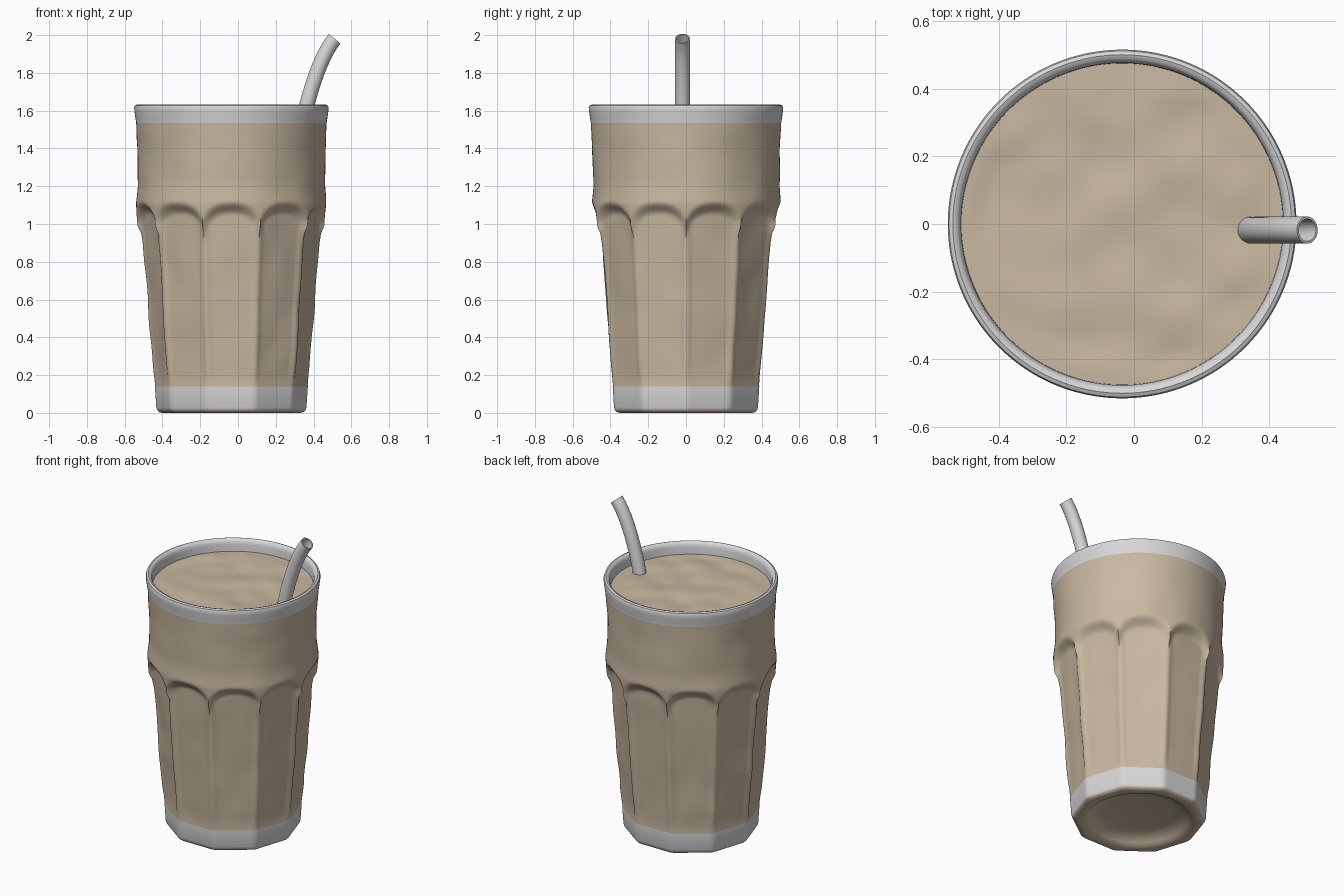
import bpy, bmesh, math
from mathutils import Vector, noise

if "Cube" in bpy.data.objects:
    bpy.data.objects.remove(bpy.data.objects["Cube"])

CX, SIDES, SEG = -0.035, 10, 200


def material(name, rgb):
    m = bpy.data.materials.new(name)
    m.diffuse_color = (*rgb, 1)
    m.use_nodes = True
    m.node_tree.nodes["Principled BSDF"].inputs["Base Color"].default_value = m.diffuse_color
    return m


TAN = material("milky tan", (0.58, 0.48, 0.35))
GRAY = material("pale gray", (0.68, 0.68, 0.68))


def finish(name, bm, mats, angle=40):
    bmesh.ops.recalc_face_normals(bm, faces=bm.faces)
    me = bpy.data.meshes.new(name)
    bm.to_mesh(me)
    bm.free()
    for m in mats:
        me.materials.append(m)
    ob = bpy.data.objects.new(name, me)
    bpy.context.collection.objects.link(ob)
    bpy.ops.object.select_all(action='DESELECT')
    ob.select_set(True)
    bpy.context.view_layer.objects.active = ob
    bpy.ops.object.shade_smooth_by_angle(angle=math.radians(angle))
    return ob


def bridge(bm, a, b, mat=0):
    n = len(a)
    for i in range(n):
        f = bm.faces.new((a[i], a[(i + 1) % n], b[(i + 1) % n], b[i]))
        f.material_index = mat


def smooth(x):
    x = max(0, min(1, x))
    return x * x * (3 - 2 * x)


def interp(table, z):
    for (z0, r0), (z1, r1) in zip(table, table[1:]):
        if z <= z1:
            return r0 + (r1 - r0) * (z - z0) / (z1 - z0)
    return table[-1][1]


UPPER = [(0, 0.45), (1.0, 0.495), (1.11, 0.502), (1.2, 0.493), (1.4, 0.496), (1.53, 0.504)]
FLAT = [(0.0, 0.381), (0.14, 0.388), (0.17, 0.385), (1.06, 0.452), (1.6, 0.48)]


def flute(th):
    # angle from the flute centre; ribs lie at +-18 degrees
    return abs((math.degrees(th) % 36) - 18)


def polygon(th, apothem):
    return apothem / math.cos(math.radians(min(flute(th), 16.6)))


def body_radius(th, z):
    t = flute(th) / 18
    ztop = 1.0 + 0.12 * math.sqrt(max(0, 1 - t ** 2.4))
    facet = polygon(th, interp(FLAT, z))
    if z > 0.14:
        facet += 0.008 * smooth((t - 0.78) / 0.2) * smooth((z - 0.14) / 0.1)
    r = interp(UPPER, z)
    r += (facet - r) * smooth((ztop - z) / 0.07)
    # gentle hand-made waviness on the filled part
    fade = smooth((z - 0.15) / 0.1) * smooth((1.52 - z) / 0.1)
    p = Vector((math.cos(th) * 2.6, math.sin(th) * 2.6, z * 5))
    return r + 0.007 * fade * noise.noise(p)


# Glass: underside, faceted foot, fluted wall and round rim as one shell
bm = bmesh.new()
rings = []


def add_ring(fn, z, mat):
    ring = []
    for i in range(SEG):
        th = 2 * math.pi * i / SEG
        r = fn(th)
        ring.append(bm.verts.new((CX + r * math.cos(th), r * math.sin(th), z)))
    if rings:
        bridge(bm, rings[-1], ring, mat)
    rings.append(ring)


# hollow under the foot
for r, z in ((0.02, 0.06), (0.2, 0.055), (0.265, 0.045), (0.295, 0.02), (0.315, 0.004)):
    add_ring(lambda th: r, z, 0)
bm.faces.new(rings[0])
# foot edge
for ap, z, m in ((0.35, 0.0, 0), (0.366, 0.004, 0), (0.376, 0.014, 0), (0.381, 0.03, 1), (0.388, 0.14, 1)):
    add_ring(lambda th: polygon(th, ap), z, m)
# fluted wall
zs = [0.15 + 0.05 * k for k in range(17)] + [0.96 + 0.012 * k for k in range(16)] \
    + [1.16 + 0.04 * k for k in range(10)]
for z in zs:
    add_ring(lambda th: body_radius(th, z), z, 0)
add_ring(lambda th: 0.504, 1.535, 0)
# rolled rim and inner lip
for r, z in ((0.508, 1.56), (0.513, 1.595), (0.515, 1.615), (0.511, 1.627), (0.500, 1.632),
             (0.488, 1.628), (0.480, 1.617), (0.476, 1.60), (0.474, 1.53)):
    add_ring(lambda th: r, z, 1)
finish("glass", bm, [TAN, GRAY])

# Drink surface: lumpy disc just below the rim
bm = bmesh.new()
rings = []
for k in range(1, 25):
    rr = 0.476 * k / 24
    ring = []
    for i in range(96):
        a = 2 * math.pi * i / 96
        x, y = rr * math.cos(a), rr * math.sin(a)
        bump = 0.016 * noise.noise(Vector((x * 6, y * 6, 3.3))) * smooth((0.476 - rr) / 0.08)
        ring.append(bm.verts.new((CX + x, y, 1.555 + bump)))
    if rings:
        bridge(bm, rings[-1], ring)
    rings.append(ring)
bm.faces.new(rings[0])
finish("drink_surface", bm, [TAN], 60)

# Straw: hollow bent tube
P = [Vector(p) for p in ((0.340, -0.018, 1.50), (0.365, -0.018, 1.63),
                         (0.425, -0.018, 1.82), (0.512, -0.018, 1.981))]


def path(t):
    # cubic through the four points
    s, out = t * 3, Vector((0, 0, 0))
    for i in range(4):
        w = 1
        for j in range(4):
            if j != i:
                w *= (s - j) / (i - j)
        out += P[i] * w
    return out


bm = bmesh.new()
steps = [k / 14 for k in range(15)]
rings = []
for rad, order in ((0.04, steps), (0.033, steps[::-1])):
    for t in order:
        c = path(t)
        d = (path(t + 0.01) - path(t - 0.01)).normalized()
        side = Vector((0, 1, 0))
        up = d.cross(side)
        ring = [bm.verts.new(c + rad * (side * math.cos(a) + up * math.sin(a)))
                for a in (2 * math.pi * i / 32 for i in range(32))]
        if rings:
            bridge(bm, rings[-1], ring)
        rings.append(ring)
bridge(bm, rings[-1], rings[0])
finish("straw", bm, [GRAY])
